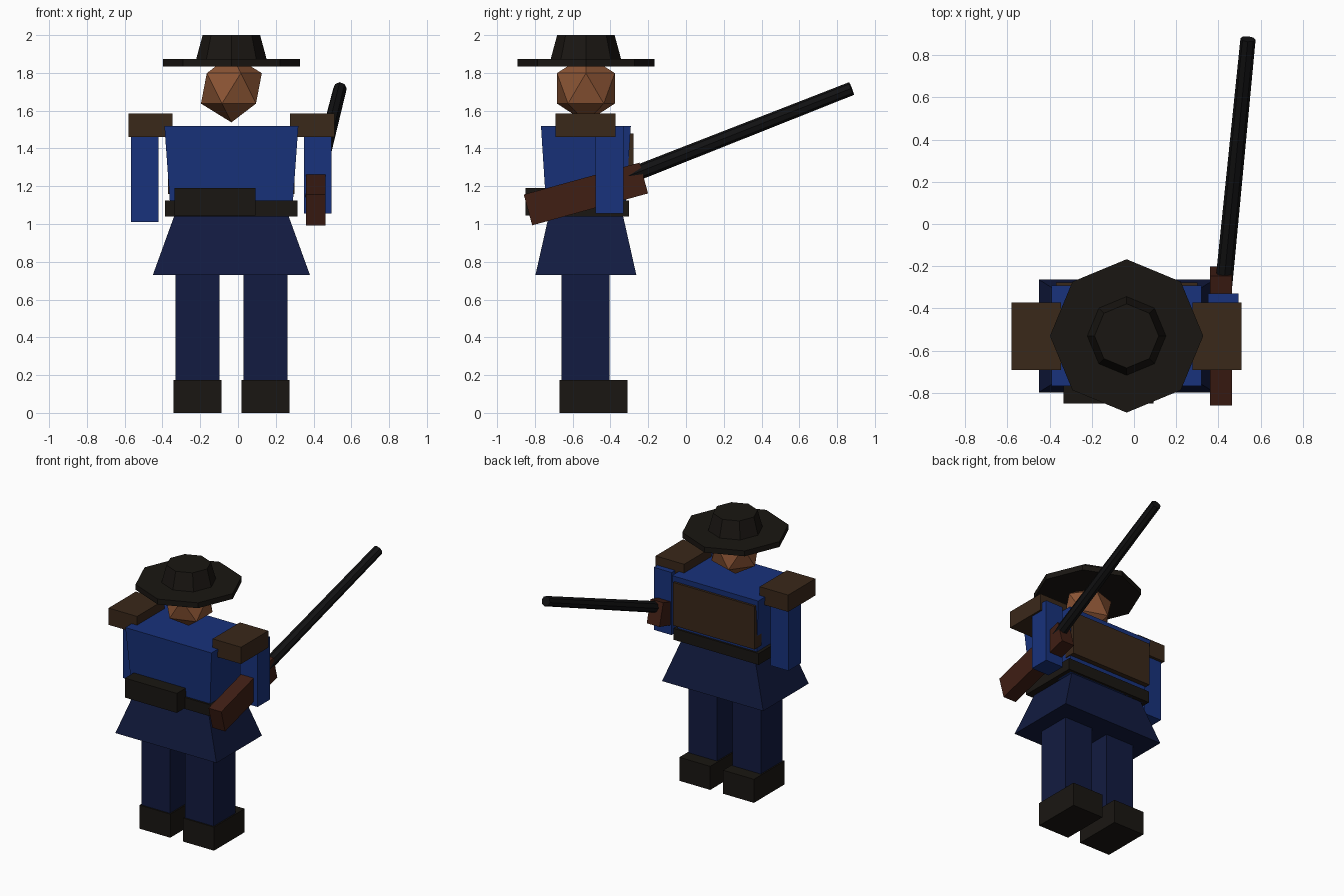
import bpy, bmesh, math
from mathutils import Vector, Matrix

if "Cube" in bpy.data.objects:
    bpy.data.objects.remove(bpy.data.objects["Cube"])

CX, CY = -0.035, -0.53   # body axis


def mat(name, r, g, b):
    m = bpy.data.materials.new(name)
    m.diffuse_color = (r, g, b, 1)
    m.use_nodes = True
    m.node_tree.nodes["Principled BSDF"].inputs["Base Color"].default_value = m.diffuse_color
    return m


BLUE = mat("coat_blue", 0.009, 0.032, 0.2)
NAVY = mat("navy", 0.006, 0.011, 0.052)
BLACK = mat("black_leather", 0.010, 0.008, 0.006)
BROWN = mat("brown_leather", 0.042, 0.021, 0.010)
WOOD = mat("dark_wood", 0.05, 0.013, 0.007)
METAL = mat("gunmetal", 0.006, 0.006, 0.0065)
SKIN = mat("skin", 0.26, 0.09, 0.035)


def finish(bm, name, material, matrix=Matrix()):
    me = bpy.data.meshes.new(name)
    bmesh.ops.recalc_face_normals(bm, faces=bm.faces)
    bm.to_mesh(me)
    bm.free()
    me.materials.append(material)
    ob = bpy.data.objects.new(name, me)
    ob.matrix_world = matrix
    bpy.context.collection.objects.link(ob)
    return ob


def block(name, material, x, y, z, top=(1, 1), tilt=0):
    """Box from (min, max) ranges; top scales its upper face, tilt turns it about x."""
    bm = bmesh.new()
    bmesh.ops.create_cube(bm, size=1)
    for v in bm.verts:
        if v.co.z > 0:
            v.co.x *= top[0]
            v.co.y *= top[1]
        v.co.x *= x[1] - x[0]
        v.co.y *= y[1] - y[0]
        v.co.z *= z[1] - z[0]
    centre = Vector((sum(x) / 2, sum(y) / 2, sum(z) / 2))
    return finish(bm, name, material,
                  Matrix.Translation(centre) @ Matrix.Rotation(tilt, 4, 'X'))


def cone(name, material, start, end, r1, r2, sides=8):
    a, b = Vector(start), Vector(end)
    bm = bmesh.new()
    bmesh.ops.create_cone(bm, cap_ends=True, segments=sides,
                          radius1=r1, radius2=r2, depth=(b - a).length)
    rot = (b - a).to_track_quat('Z', 'Y').to_matrix().to_4x4()
    return finish(bm, name, material, Matrix.Translation((a + b) / 2) @ rot)


def mid(c, half):
    return (c - half, c + half)


# Legs, boots and shoulder pads on both sides
for side, s in (("left", -1), ("right", 1)):
    leg_x = CX + s * 0.18
    block(side + "_boot", BLACK, mid(leg_x, 0.127), (-0.67, -0.31), (0, 0.175))
    block(side + "_leg", NAVY, mid(leg_x, 0.117), (-0.66, -0.405), (0.002, 0.76))
    block(side + "_shoulder_pad", BROWN, mid(CX + s * 0.428, 0.117),
          (-0.692, -0.372), (1.46, 1.585))

# Arms
block("left_arm", BLUE, (-0.567, -0.42), (-0.54, -0.393), (1.01, 1.5))
block("right_arm", BLUE, (0.35, 0.496), (-0.478, -0.33), (1.055, 1.52))

# Coat skirt, torso, chest panel, belt and pouch
block("coat_skirt", NAVY, mid(CX, 0.416), mid(CY, 0.267), (0.73, 1.045), top=(0.725, 0.735))
block("torso", BLUE, mid(CX, 0.32), mid(CY, 0.207), (1.04, 1.52), top=(1.108, 1.149))
block("chest_panel", BROWN, mid(CX, 0.335), (-0.36, -0.278), (1.16, 1.48))
block("belt", BLACK, mid(CX, 0.351), mid(CY, 0.227), (1.04, 1.125))
block("belt_pouch", BLACK, (-0.335, 0.092), (-0.85, -0.72), (1.045, 1.19))

# Head
bm = bmesh.new()
bmesh.ops.create_icosphere(bm, subdivisions=1, radius=0.18)
finish(bm, "head", SKIN, Matrix.Translation((CX, CY, 1.718)))

# Hat
cone("hat_brim", BLACK, (CX, CY, 1.834), (CX, CY, 1.874), 0.363, 0.363)
cone("hat_crown", BLACK, (CX, CY, 1.86), (CX, CY, 2.0), 0.19, 0.152)

# Long gun
block("gun_stock", WOOD, (0.359, 0.464), mid(-0.53, 0.318), mid(1.159, 0.0845),
      tilt=math.radians(15.4))
cone("gun_barrel", METAL, (0.397, -0.57, 1.148), (0.54, 0.876, 1.717), 0.042, 0.036)
